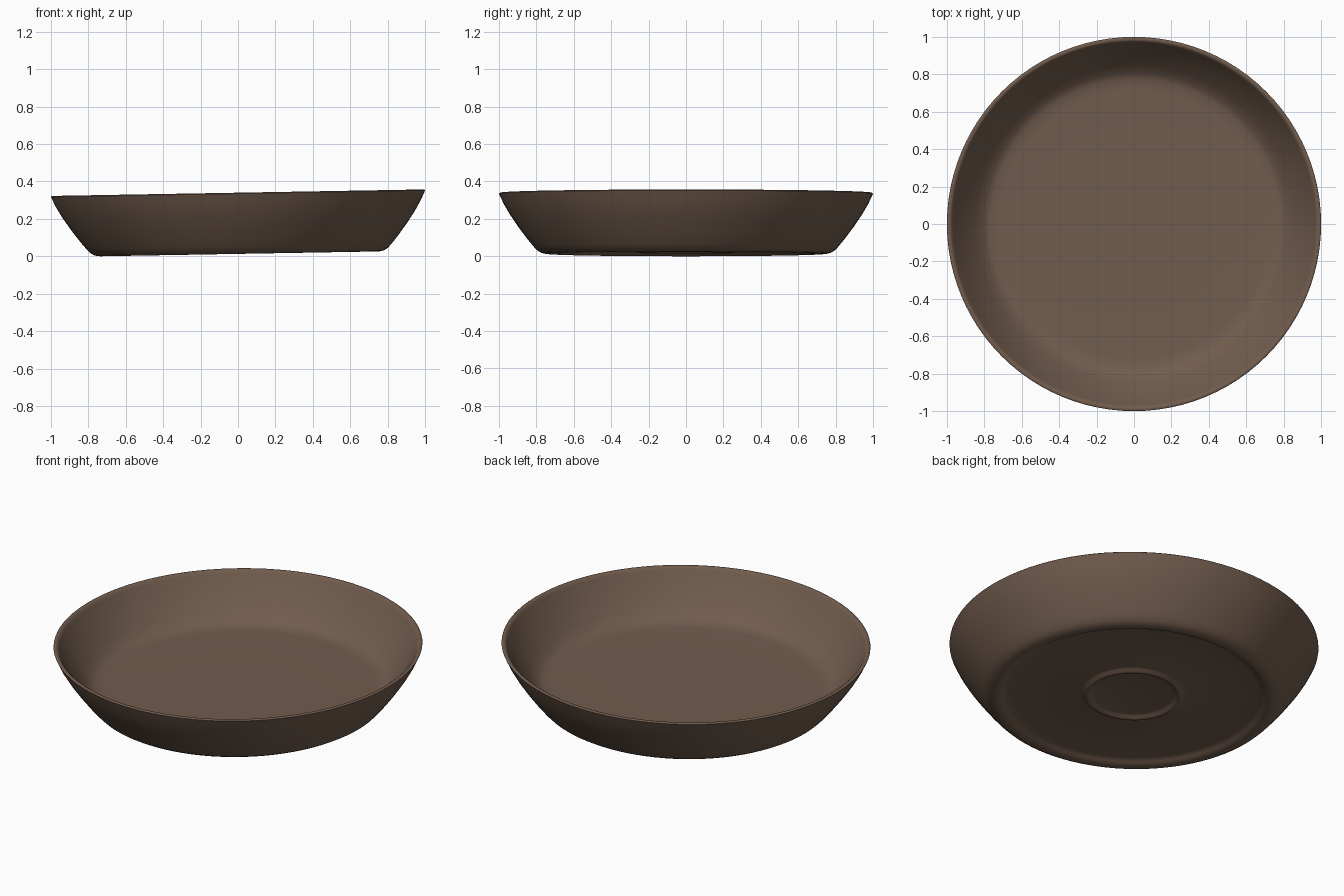
import bpy, bmesh, math
from mathutils import Matrix, Vector

if "Cube" in bpy.data.objects:
    bpy.data.objects.remove(bpy.data.objects["Cube"])

clay = bpy.data.materials.new("brown clay")
clay.diffuse_color = (0.165, 0.107, 0.075, 1)
clay.use_nodes = True
clay.node_tree.nodes["Principled BSDF"].inputs["Base Color"].default_value = clay.diffuse_color

SEGMENTS = 96

# closed half section (radius, height): inner floor, wall, rim, outer wall, foot, underside
profile = [
    (0, 0.078), (0.40, 0.078), (0.72, 0.079), (0.775, 0.083), (0.805, 0.097),
    (0.85, 0.143), (0.90, 0.205), (0.94, 0.262), (0.968, 0.308), (0.976, 0.321),
    (0.983, 0.326), (0.994, 0.327), (1.0, 0.322),
    (0.975, 0.268), (0.94, 0.208), (0.895, 0.142), (0.85, 0.082), (0.815, 0.039),
    (0.795, 0.018), (0.775, 0.006), (0.755, 0.001), (0.74, 0.0),
    (0.722, 0.004), (0.708, 0.012), (0.695, 0.019), (0.675, 0.022),
    (0.285, 0.022), (0.272, 0.018), (0.260, 0.008), (0.250, 0.005),
    (0.240, 0.008), (0.228, 0.018), (0.215, 0.022), (0, 0.022),
]

# lathe the section into one solid dish
bm = bmesh.new()
verts = [bm.verts.new((r, 0, z)) for r, z in profile]
edges = [bm.edges.new(pair) for pair in zip(verts, verts[1:])]
bmesh.ops.spin(bm, geom=verts + edges, cent=(0, 0, 0), axis=(0, 0, 1),
               angle=math.tau, steps=SEGMENTS, use_duplicate=False)
bmesh.ops.remove_doubles(bm, verts=bm.verts, dist=0.0002)
bmesh.ops.recalc_face_normals(bm, faces=bm.faces)

# slight lean: right side a little higher, then settle on the ground and centre
bm.transform(Matrix.Rotation(math.radians(-1.0), 4, 'Y'))
xs = [v.co.x for v in bm.verts]
low = min(v.co.z for v in bm.verts)
bmesh.ops.translate(bm, verts=bm.verts,
                    vec=Vector((-(min(xs) + max(xs)) / 2, 0, -low)))

mesh = bpy.data.meshes.new("dish")
bm.to_mesh(mesh)
bm.free()
mesh.materials.append(clay)
dish = bpy.data.objects.new("dish", mesh)
bpy.context.collection.objects.link(dish)
bpy.context.view_layer.objects.active = dish
dish.select_set(True)
bpy.ops.object.shade_smooth_by_angle(angle=math.radians(50))
